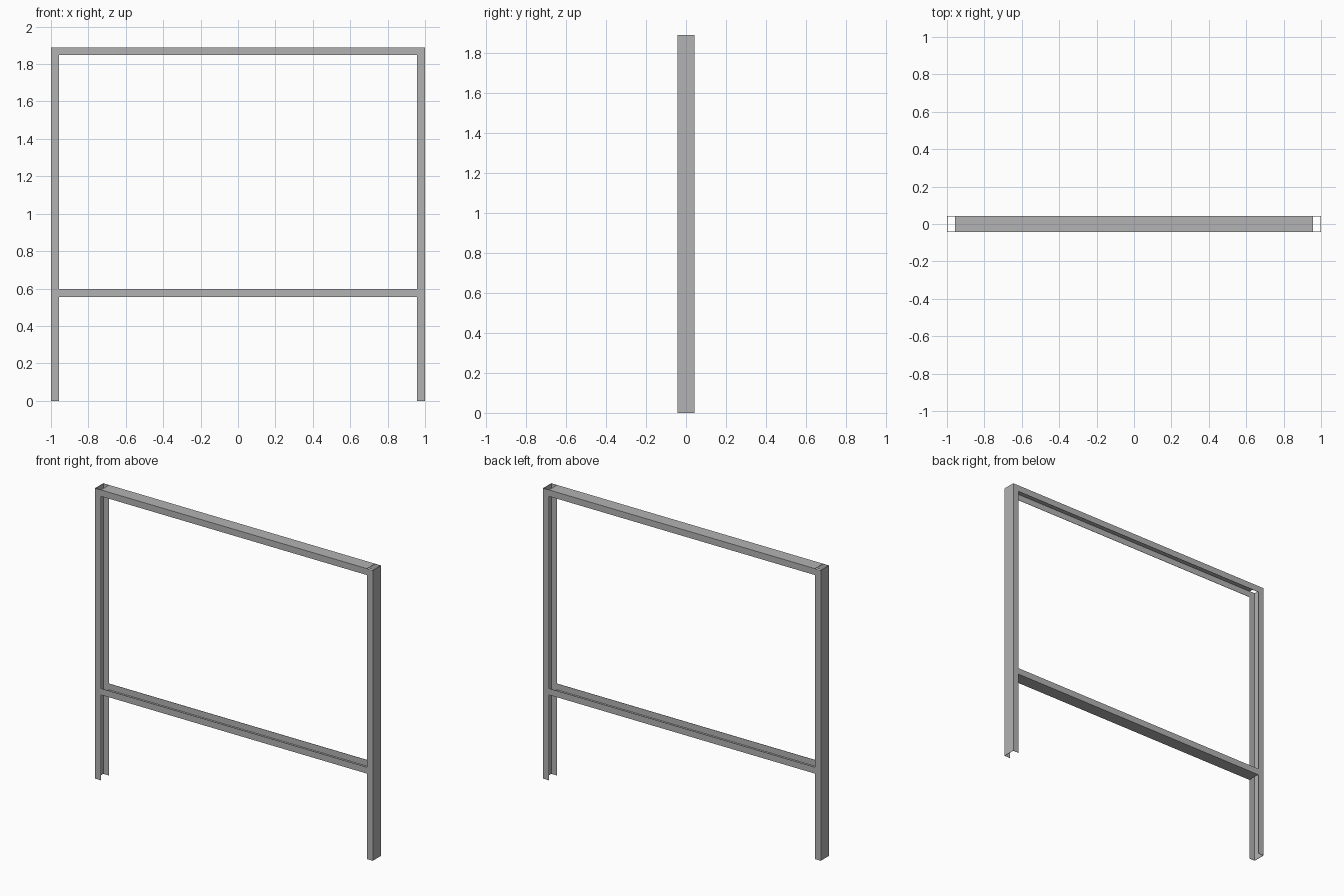
import bpy
import bmesh
from mathutils import Vector

cube = bpy.data.objects.get("Cube")
if cube:
    bpy.data.objects.remove(cube, do_unlink=True)

HALF_W, HEIGHT = 1.0, 1.89      # overall frame
HALF_D, FLANGE = 0.042, 0.042   # channel section
SHEET = 0.002                   # sheet thickness
RAIL_Z = 0.556                  # underside of the lower rail

steel = bpy.data.materials.new("grey steel")
steel.use_nodes = True
steel.diffuse_color = (0.45, 0.45, 0.45, 1)
steel.node_tree.nodes["Principled BSDF"].inputs["Base Color"].default_value = steel.diffuse_color


def channel(name, start, end, opening):
    """U-shaped channel: web from start to end, flanges pointing along opening."""
    start, end, opening = Vector(start), Vector(end), Vector(opening)
    depth = Vector((0, 1, 0))
    t, d, f = SHEET, HALF_D, FLANGE
    profile = [(-d, 0), (d, 0), (d, f), (d - t, f),
               (d - t, t), (t - d, t), (t - d, f), (-d, f)]
    bm = bmesh.new()
    face = bm.faces.new([bm.verts.new(start + depth * y + opening * h) for y, h in profile])
    result = bmesh.ops.extrude_face_region(bm, geom=[face])
    moved = [v for v in result["geom"] if isinstance(v, bmesh.types.BMVert)]
    bmesh.ops.translate(bm, verts=moved, vec=end - start)
    bmesh.ops.recalc_face_normals(bm, faces=bm.faces)
    mesh = bpy.data.meshes.new(name)
    bm.to_mesh(mesh)
    bm.free()
    mesh.materials.append(steel)
    obj = bpy.data.objects.new(name, mesh)
    bpy.context.collection.objects.link(obj)
    return obj


# Posts, open toward the middle
for side, label in ((1, "left"), (-1, "right")):
    x = side * HALF_W
    channel(label + "_post", (x, 0, 0), (x, 0, HEIGHT), (-side, 0, 0))

# Rails between the posts: the top one opens down, the lower one opens up
inner = HALF_W - FLANGE
channel("top_rail", (-inner, 0, HEIGHT), (inner, 0, HEIGHT), (0, 0, -1))
channel("lower_rail", (-inner, 0, RAIL_Z), (inner, 0, RAIL_Z), (0, 0, 1))
